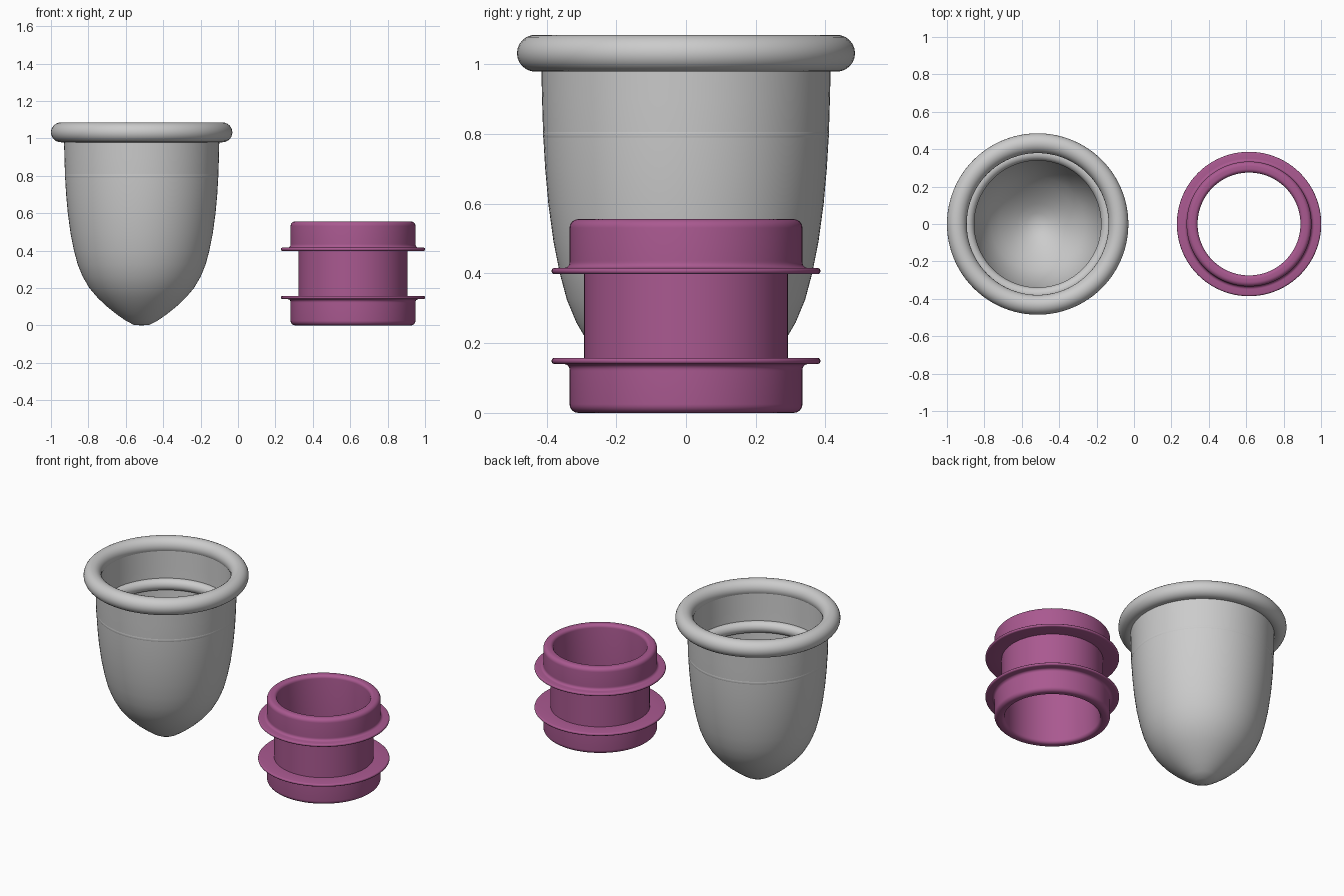
import bpy, bmesh, math

if "Cube" in bpy.data.objects:
    bpy.data.objects.remove(bpy.data.objects["Cube"])

SEG = 96


def lathe(name, profile, x, closed=True, material=None):
    """Spin an (r, z) profile around a vertical axis at the given x."""
    bm = bmesh.new()
    rings = []
    for r, z in profile:
        if r < 1e-6:
            rings.append([bm.verts.new((0, 0, z))] * SEG)
        else:
            rings.append([bm.verts.new((r * math.cos(2 * math.pi * i / SEG),
                                        r * math.sin(2 * math.pi * i / SEG), z))
                          for i in range(SEG)])
    pairs = list(zip(rings, rings[1:]))
    if closed:
        pairs.append((rings[-1], rings[0]))
    for a, b in pairs:
        for i in range(SEG):
            j = (i + 1) % SEG
            quad = list(dict.fromkeys((a[i], a[j], b[j], b[i])))
            if len(quad) > 2:
                bm.faces.new(quad)
    bmesh.ops.recalc_face_normals(bm, faces=bm.faces)
    mesh = bpy.data.meshes.new(name)
    bm.to_mesh(mesh)
    bm.free()
    obj = bpy.data.objects.new(name, mesh)
    obj.location.x = x
    bpy.context.collection.objects.link(obj)
    if material:
        mesh.materials.append(material)
    bpy.ops.object.select_all(action='DESELECT')
    obj.select_set(True)
    bpy.context.view_layer.objects.active = obj
    bpy.ops.object.shade_smooth_by_angle(angle=math.radians(35))
    return obj


def arc(cr, cz, rad, a0, a1, n=6):
    return [(cr + rad * math.cos(math.radians(a0 + (a1 - a0) * i / n)),
             cz + rad * math.sin(math.radians(a0 + (a1 - a0) * i / n)))
            for i in range(n + 1)]


def torus(name, major, minor, z, x):
    return lathe(name, arc(major, z, minor, 0, 345, 23), x)


# Cup: thin bullet-shaped bowl with a round rim and an inner bead
CUP_X = -0.515
outer = [(0, 0), (0.04, 0.002), (0.085, 0.025), (0.135, 0.06), (0.185, 0.1),
         (0.235, 0.147), (0.28, 0.2), (0.315, 0.26), (0.342, 0.325),
         (0.362, 0.4), (0.38, 0.49), (0.395, 0.6), (0.404, 0.7),
         (0.41, 0.8), (0.413, 0.9), (0.416, 1.02)]
inner = [(0.385, 1.02), (0.382, 0.9), (0.379, 0.8), (0.373, 0.7), (0.364, 0.6),
         (0.35, 0.49), (0.332, 0.4), (0.312, 0.335), (0.285, 0.27),
         (0.25, 0.213), (0.207, 0.165), (0.16, 0.12), (0.11, 0.082),
         (0.06, 0.052), (0, 0.035)]
lathe("cup_bowl", outer + inner, CUP_X, closed=False)
torus("cup_rim", 0.432, 0.053, 1.032, CUP_X)
torus("cup_inner_bead", 0.375, 0.036, 0.8, CUP_X)

# Spool: open sleeve with two thick collars and thin flanges
pink = bpy.data.materials.new("pink")
pink.diffuse_color = (0.40, 0.10, 0.28, 1)
pink.use_nodes = True
pink.node_tree.nodes["Principled BSDF"].inputs["Base Color"].default_value = pink.diffuse_color
half = (arc(0.295, 0.02, 0.02, 180, 270)             # lower inner lip
        + arc(0.309, 0.025, 0.025, 270, 360)         # lower outer lip
        + [(0.334, 0.12)]
        + arc(0.35, 0.124, 0.016, 180, 90)           # fillet into flange
        + arc(0.377, 0.149, 0.009, -90, 90)          # flange edge
        + [(0.292, 0.158)])
H = 0.556
upper = [(r, H - z) for r, z in reversed(half)]
lathe("spool", half + upper, 0.615, material=pink)
